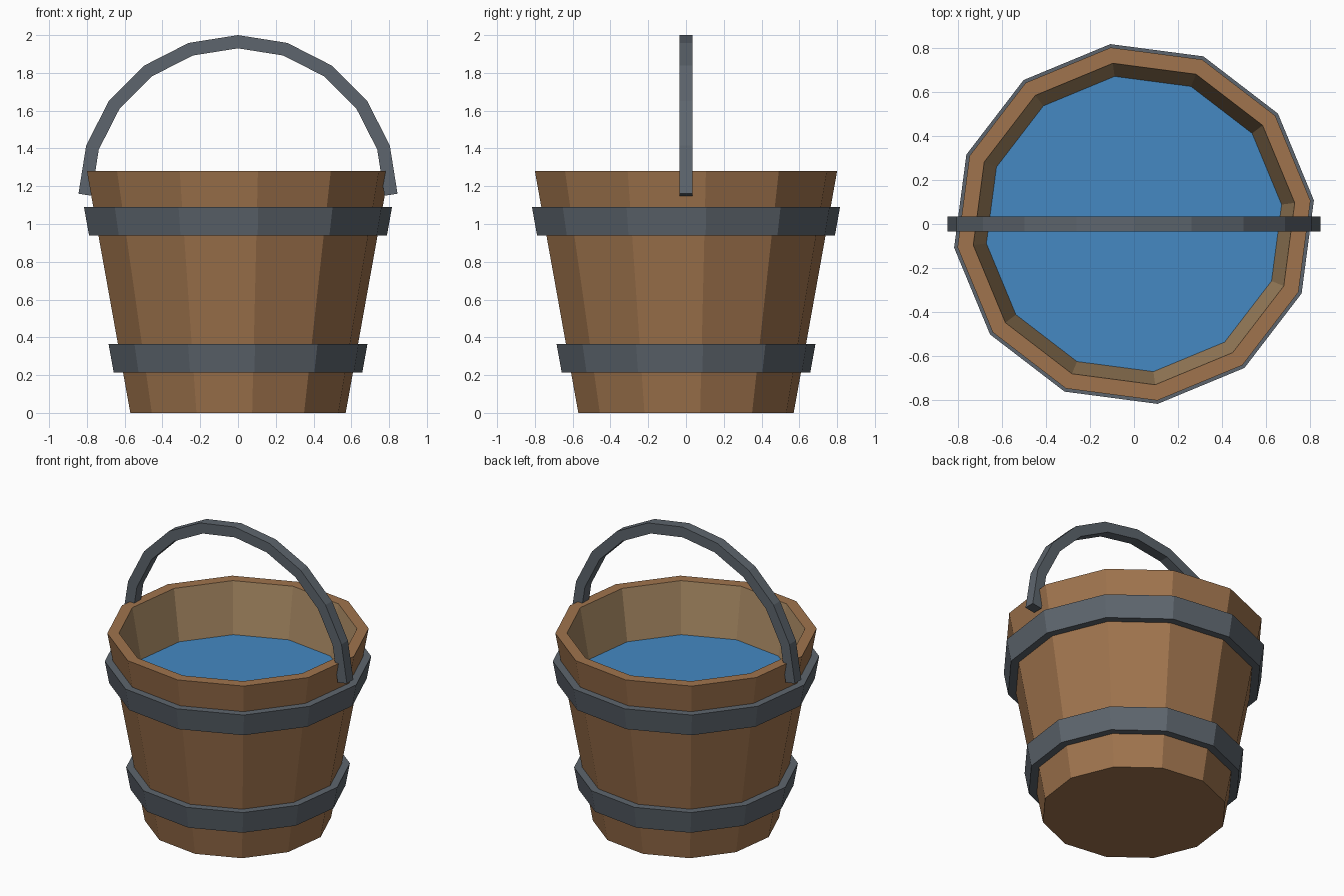
import bpy
import bmesh
from math import sin, cos, pi, radians

cube = bpy.data.objects.get("Cube")
if cube:
    bpy.data.objects.remove(cube, do_unlink=True)

SIDES = 12
TURN = radians(7.5)
HEIGHT = 1.28
BASE_R, RIM_R = 0.575, 0.807
INNER_R, WATER_R, WATER_Z = 0.735, 0.675, 0.94
FLOOR_Z = 0.08


def material(name, rgb):
    mat = bpy.data.materials.new(name)
    mat.use_nodes = True
    color = (*rgb, 1.0)
    mat.diffuse_color = color
    mat.node_tree.nodes["Principled BSDF"].inputs["Base Color"].default_value = color
    return mat


wood = material("brown wood", (0.35, 0.175, 0.075))
pale_wood = material("pale inner wood", (0.39, 0.25, 0.125))
metal = material("grey iron", (0.11, 0.13, 0.153))
water_blue = material("water blue", (0.058, 0.25, 0.54))


def finish(name, bm, mats):
    bmesh.ops.recalc_face_normals(bm, faces=bm.faces[:])
    mesh = bpy.data.meshes.new(name)
    bm.to_mesh(mesh)
    bm.free()
    for mat in mats:
        mesh.materials.append(mat)
    obj = bpy.data.objects.new(name, mesh)
    bpy.context.collection.objects.link(obj)
    return obj


def ring(bm, r, z):
    angles = [TURN + 2 * pi * i / SIDES for i in range(SIDES)]
    return [bm.verts.new((r * cos(a), r * sin(a), z)) for a in angles]


def bridge(bm, a, b, index=0):
    n = len(a)
    for i in range(n):
        j = (i + 1) % n
        bm.faces.new((a[i], a[j], b[j], b[i])).material_index = index


def outer_radius(z):
    return BASE_R + (RIM_R - BASE_R) * z / HEIGHT


def inner_radius(z):
    return INNER_R - (INNER_R - WATER_R) * (HEIGHT - z) / (HEIGHT - WATER_Z)


# Tapered tub: outer staves, flat rim, pale inner wall and floor
bm = bmesh.new()
base = ring(bm, BASE_R, 0)
rim = ring(bm, RIM_R, HEIGHT)
lip = ring(bm, INNER_R, HEIGHT)
floor = ring(bm, inner_radius(FLOOR_Z), FLOOR_Z)
bridge(bm, base, rim)
bridge(bm, rim, lip)
bridge(bm, lip, floor, 1)
bm.faces.new(base)
bm.faces.new(floor).material_index = 1
finish("bucket_tub", bm, [wood, pale_wood])

# Water surface
bm = bmesh.new()
bm.faces.new(ring(bm, WATER_R, WATER_Z))
finish("water", bm, [water_blue])

# Two iron hoops following the taper
for name, low, high in (("lower_hoop", 0.215, 0.365), ("upper_hoop", 0.94, 1.09)):
    bm = bmesh.new()
    loops = [ring(bm, outer_radius(z) + out, z)
             for z, out in ((low, -0.01), (low, 0.05), (high, 0.05), (high, -0.01))]
    for k in range(4):
        bridge(bm, loops[k], loops[(k + 1) % 4])
    finish(name, bm, [metal])

# Half-round handle of ten straight bars with square cut ends
ARC_R, ARC_Z, HALF, STEPS = 0.81, 1.155, 0.035, 10
bm = bmesh.new()
sections = []
for i in range(STEPS + 1):
    a = pi * i / STEPS
    tilt = a
    if i == 0:
        tilt = a + pi / STEPS / 2
    elif i == STEPS:
        tilt = a - pi / STEPS / 2
    section = []
    for out, y in ((-HALF, -HALF), (HALF, -HALF), (HALF, HALF), (-HALF, HALF)):
        x = ARC_R * cos(a) + out * cos(tilt)
        z = ARC_Z + ARC_R * sin(a) + out * sin(tilt)
        section.append(bm.verts.new((x, y, z)))
    sections.append(section)
for a, b in zip(sections, sections[1:]):
    bridge(bm, a, b)
bm.faces.new(sections[0])
bm.faces.new(sections[-1])
finish("handle", bm, [metal])
